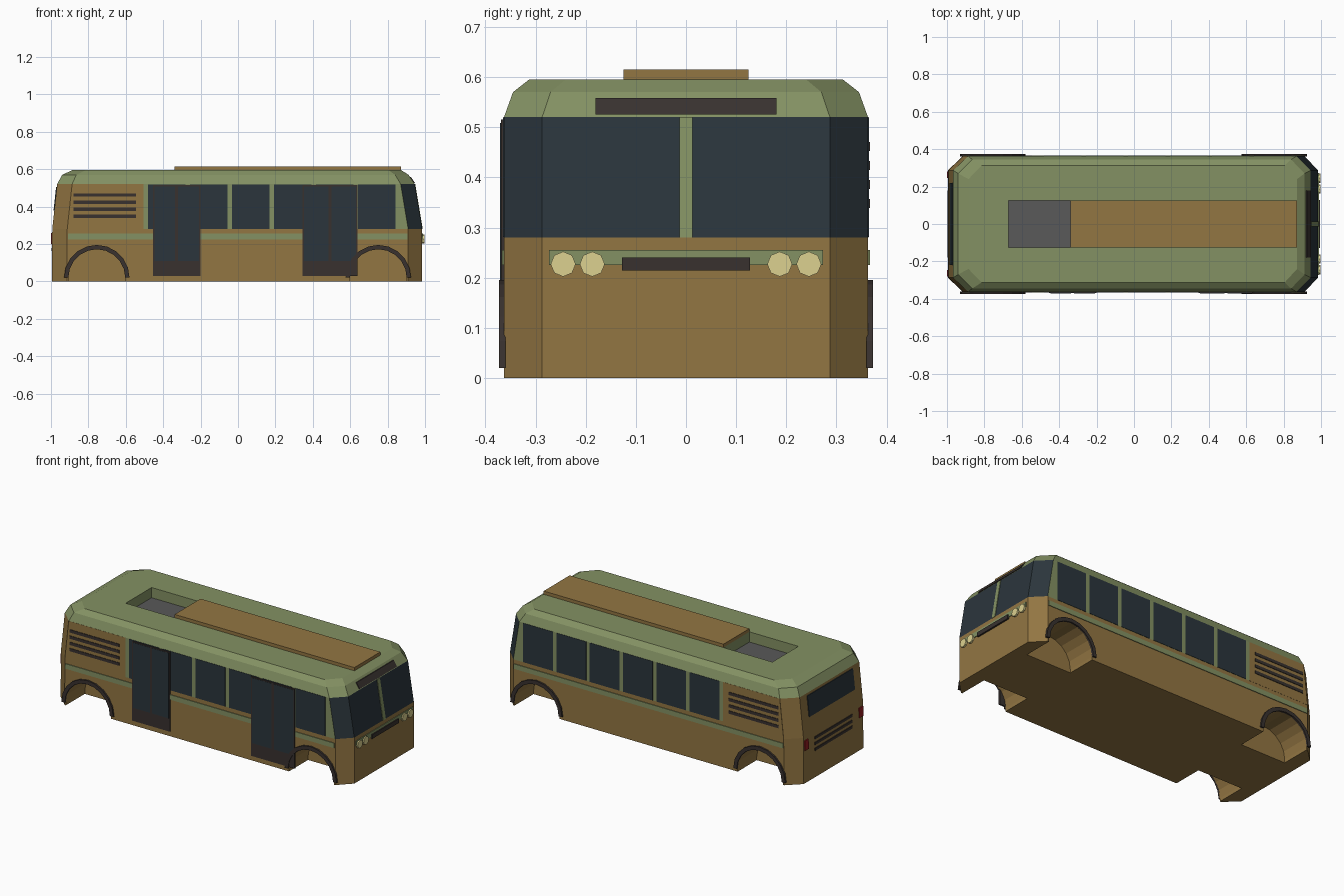
import bpy, bmesh
from math import pi, cos, sin

if "Cube" in bpy.data.objects:
    bpy.data.objects.remove(bpy.data.objects["Cube"])


def mat(name, r, g, b):
    m = bpy.data.materials.new(name)
    m.diffuse_color = (r, g, b, 1)
    m.use_nodes = True
    m.node_tree.nodes["Principled BSDF"].inputs["Base Color"].default_value = m.diffuse_color
    return m


BROWN = mat("brown", .29, .18, .055)
GREEN = mat("green", .23, .285, .125)
GLASS = mat("glass", .024, .036, .045)
DARK = mat("dark_trim", .04, .031, .028)
LAMP = mat("lamp", .72, .64, .28)
RED = mat("red", .3, .012, .015)
GREY = mat("grey", .1, .1, .1)


def finish(name, bm, mats):
    bmesh.ops.recalc_face_normals(bm, faces=bm.faces)
    me = bpy.data.meshes.new(name)
    bm.to_mesh(me)
    bm.free()
    for m in mats:
        me.materials.append(m)
    ob = bpy.data.objects.new(name, me)
    bpy.context.collection.objects.link(ob)
    return ob


def bridge(bm, lo, hi, index=0):
    """Closed solid between two matching vertex loops."""
    a = [bm.verts.new(p) for p in lo]
    b = [bm.verts.new(p) for p in hi]
    n = len(a)
    faces = [bm.faces.new(a), bm.faces.new(b)]
    faces += [bm.faces.new((a[i], a[(i + 1) % n], b[(i + 1) % n], b[i])) for i in range(n)]
    for f in faces:
        f.material_index = index


def prism(name, pts, y0, y1, m):
    """Extrude an x-z outline along y."""
    bm = bmesh.new()
    bridge(bm, [(x, y0, z) for x, z in pts], [(x, y1, z) for x, z in pts])
    return finish(name, bm, [m])


def rect(x0, x1, z0, z1):
    return [(x0, z0), (x1, z0), (x1, z1), (x0, z1)]


# Body levels: z, front x, front corner x, side y, end-face y, rear x, rear corner x
LEVELS = [(0, .985, .91, .363, .287, -.995, -.915),
          (.28, .985, .91, .363, .287, -.993, -.913),
          (.52, .945, .87, .363, .287, -.967, -.887),
          (.57, .912, .84, .345, .27, -.94, -.865),
          (.595, .872, .805, .313, .24, -.885, -.815)]
SIDE = .363

# Body shell lofted through eight-sided rings
bm = bmesh.new()
rings = []
for z, xf, xc, y, yc, xr, xrc in LEVELS:
    ring = [(xf, -yc), (xf, yc), (xc, y), (xrc, y), (xr, yc), (xr, -yc), (xrc, -y), (xc, -y)]
    rings.append([bm.verts.new((px, py, z)) for px, py in ring])
for k in range(4):
    for i in range(8):
        j = (i + 1) % 8
        f = bm.faces.new((rings[k][i], rings[k][j], rings[k + 1][j], rings[k + 1][i]))
        band = 2 if i in (0, 1, 7) else 1 if i in (2, 6) else 0
        f.material_index = (0, band, 1, 1)[k]
bm.faces.new(rings[0])
bm.faces.new(rings[-1]).material_index = 1
body = finish("body", bm, [BROWN, GREEN, GLASS])


def arc(cx, r, n=10):
    return [(cx + r * cos(pi - pi * i / n), .02 + r * sin(pi * i / n)) for i in range(n + 1)]


# Cutter for the wheel wells and the roof recess
WHEELS = (-.755, .75)
bm = bmesh.new()
for cx in WHEELS:
    pts = [(cx - .152, -.05)] + arc(cx, .152) + [(cx + .152, -.05)]
    for s in (-1, 1):
        bridge(bm, [(x, s * .18, z) for x, z in pts], [(x, s * .45, z) for x, z in pts])
rx = rect(-.67, -.34, .53, .7)
bridge(bm, [(x, -.125, z) for x, z in rx], [(x, .125, z) for x, z in rx], 1)
cutter = finish("cutter", bm, [BROWN, GREEN, GLASS])
cutter.hide_render = True
cutter.display_type = 'WIRE'
mod = body.modifiers.new("cuts", 'BOOLEAN')
mod.operation = 'DIFFERENCE'
mod.solver = 'EXACT'
mod.object = cutter
bpy.context.view_layer.objects.active = body
bpy.ops.object.modifier_apply(modifier=mod.name)
bpy.data.objects.remove(cutter)

# Roof hatch and recess floor
prism("recess_floor", rect(-.67, -.34, .525, .533), -.125, .125, GREY)
prism("roof_cover", rect(-.34, .872, .59, .615), -.125, .125, BROWN)

# Both sides: windows, rear panel, louvres, stripe, wheel arches
for s, side in ((-1, "front"), (1, "back")):
    def on_side(name, pts, out, m):
        return prism(f"{side}_{name}", pts, s * (SIDE - .003), s * (SIDE + out), m)

    for i in range(6):
        x = -.48 + i * .2245
        on_side("window", rect(x, x + .2, .281, .519), .002, GLASS)
    on_side("rear_panel", [(-.913, .28), (-.505, .28), (-.505, .52), (-.887, .52)], .001, BROWN)
    for z in (.348, .386, .424, .462):
        on_side("louvre", rect(-.88, -.545, z - .009, z + .009), .004, DARK)
    on_side("stripe", rect(-.91, .905, .225, .255), .004, GREEN)
    for cx in WHEELS:
        on_side("wheel_arch", arc(cx, .175) + arc(cx, .152)[::-1], .01, DARK)

# Two double doors on the front side
for x in (-.455, .345):
    prism("door", rect(x, x + .255 + (.04 if x > 0 else 0), .03, .515), -SIDE + .003, -.369, DARK)
    w = .255 + (.04 if x > 0 else 0)
    for k in (0, 1):
        a = x + .008 + k * w / 2
        prism("door_glass", rect(a, a + w / 2 - .016, .11, .508), -.367, -.3705, GLASS)


def end_x(z, end):
    col = 1 if end > 0 else 5
    for a, b in zip(LEVELS, LEVELS[1:]):
        if z <= b[0]:
            return a[col] + (b[col] - a[col]) * (z - a[0]) / (b[0] - a[0])


def end_panel(name, end, y0, y1, z0, z1, out, m):
    """Panel that follows the slope of the nose (+1) or tail (-1)."""
    bm = bmesh.new()
    corners = [(y0, z0), (y1, z0), (y1, z1), (y0, z1)]
    bridge(bm, [(end_x(z, end) - end * .004, y, z) for y, z in corners],
           [(end_x(z, end) + end * out, y, z) for y, z in corners])
    return finish(name, bm, [m])


# Nose details
end_panel("windscreen_post", 1, -.013, .013, .28, .52, .003, GREEN)
end_panel("destination_sign", 1, -.18, .18, .525, .558, .005, DARK)
end_panel("nose_stripe", 1, -.273, .273, .225, .255, .004, GREEN)
end_panel("nose_bar", 1, -.128, .128, .214, .24, .01, DARK)
for y in (-.245, -.187, .187, .245):
    bm = bmesh.new()
    disc = [(y + .025 * cos(i * pi / 4), .227 + .025 * sin(i * pi / 4)) for i in range(8)]
    bridge(bm, [(.98, p, z) for p, z in disc], [(.996, p, z) for p, z in disc])
    finish("headlight", bm, [LAMP])

# Tail details
end_panel("rear_window", -1, -.22, .22, .38, .505, .004, GLASS)
for z in (.17, .205, .24):
    end_panel("tail_louvre", -1, -.18, .18, z - .008, z + .008, .004, DARK)
for s in (-1, 1):
    end_panel("tail_light", -1, s * .245, s * .28, .2, .26, .006, RED)
